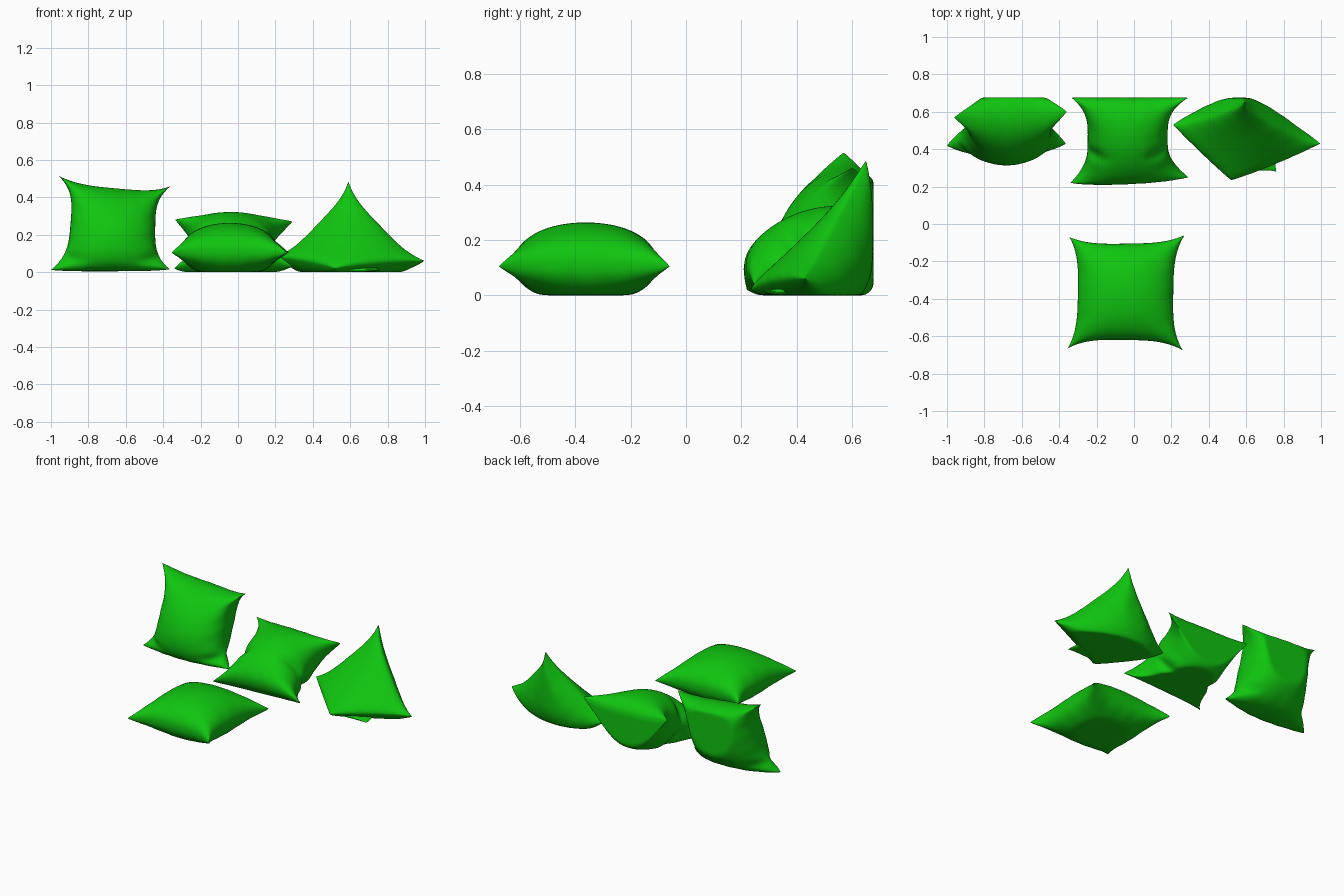
import bpy, bmesh, math
from mathutils import Vector

if "Cube" in bpy.data.objects:
    bpy.data.objects.remove(bpy.data.objects["Cube"])

FLOOR, WALL, SOFT = 0.0, 0.677, 0.012
mat = bpy.data.materials.new("green_fabric")
mat.diffuse_color = (0.005, 0.56, 0.005, 1)
mat.use_nodes = True
mat.node_tree.nodes["Principled BSDF"].inputs["Base Color"].default_value = mat.diffuse_color


def soft_pos(d):
    """Rounded version of max(d, 0), so contact areas blend in softly."""
    return 0 if d < -SOFT else d if d > SOFT else (d + SOFT) ** 2 / (4 * SOFT)


def pillow(name, corners, edges, front, back, crease=(0, 0), n=48, power=0.44):
    """corners/edges run counter-clockwise from the lower left; edges are mid-edge offsets.
    front/back are the bulge vectors of both panels; crease = (depth, v position)."""
    c = [Vector(p) for p in corners]
    e = [Vector(p) for p in edges]
    bulges = [Vector(front), Vector(back)]
    depth, cv = crease

    def point(u, v, bulge):
        a, b = (1 + u) / 2, (1 + v) / 2
        p = (c[0] * (1 - a) + c[1] * a) * (1 - b) + (c[3] * (1 - a) + c[2] * a) * b
        wu, wv = 1 - abs(u) ** 3.4, 1 - abs(v) ** 3.4
        p = p + e[0] * (1 - b) * wu + e[2] * b * wu + e[1] * a * wv + e[3] * (1 - a) * wv
        h = (max(0, 1 - u * u) * max(0, 1 - v * v)) ** power
        # side crease and slight fabric puckers near the seam
        h *= 1 - depth * math.exp(-((v - cv) / 0.13) ** 2) * u ** 4
        h *= 1 + 0.03 * math.sin(17 * u + 3 * v) * v ** 6 + 0.03 * math.sin(15 * v + u) * u ** 6
        p = p + bulge * h
        # pressed against the floor and the wall behind
        p.z = FLOOR + soft_pos(p.z - FLOOR)
        p.y = WALL - soft_pos(WALL - p.y)
        return p

    bm = bmesh.new()
    s = [math.sin(math.pi * (i / n - 0.5)) for i in range(n + 1)]
    for k, bulge in enumerate(bulges):
        g = [[bm.verts.new(point(u, v, bulge)) for u in s] for v in s]
        for j in range(n):
            for i in range(n):
                q = [g[j][i], g[j][i + 1], g[j + 1][i + 1], g[j + 1][i]]
                bm.faces.new(q[::-1] if k else q)
    bmesh.ops.remove_doubles(bm, verts=bm.verts, dist=0.0001)
    bmesh.ops.recalc_face_normals(bm, faces=bm.faces)
    me = bpy.data.meshes.new(name)
    bm.to_mesh(me)
    bm.free()
    me.materials.append(mat)
    ob = bpy.data.objects.new(name, me)
    bpy.context.collection.objects.link(ob)
    bpy.ops.object.select_all(action='DESELECT')
    ob.select_set(True)
    bpy.context.view_layer.objects.active = ob
    bpy.ops.object.shade_smooth_by_angle(angle=math.radians(60))


# Pillow lying flat in front
pillow("flat_pillow",
       [(-.355, -.665, .105), (.26, -.675, .105), (.27, -.06, .105), (-.345, -.07, .105)],
       [(0, .05, .01), (-.055, 0, .01), (0, -.04, .01), (.05, 0, .01)],
       (0, 0, .138), (0, 0, -.155))

# Upright pillow at the left
pillow("upright_pillow",
       [(-1.0, .42, .012), (-.365, .43, .015), (-.36, .60, .46), (-.96, .57, .515)],
       [(0, .03, -.01), (-.08, .01, 0), (.01, 0, -.04), (.085, .01, 0)],
       (0, -.205, -.01), (0, .185, -.01), crease=(.5, -.72))

# Leaning pillow in the middle
pillow("leaning_pillow",
       [(-.34, .22, .02), (.29, .25, .03), (.29, .677, .27), (-.335, .677, .28)],
       [(0, -.01, .03), (-.11, 0, -.01), (0, 0, -.03), (.09, 0, -.01)],
       (0, -.065, .15), (0, .13, -.18), crease=(.7, -.2))

# Pillow propped on its corner at the right
pillow("corner_pillow",
       [(.52, .235, .02), (.995, .43, .06), (.59, .65, .485), (.21, .53, .08)],
       [(0, .0, 0), (-.03, 0, -.035), (.03, 0, -.03), (0, 0, 0)],
       (0, -.06, .06), (0, .15, -.15))

# Its lower corner folded underneath
pillow("folded_corner",
       [(.54, .27, .012), (.76, .28, .012), (.74, .40, .02), (.58, .42, .02)],
       [(0, .01, 0), (0, .01, 0), (0, 0, 0), (0, 0, 0)],
       (0, 0, .012), (0, 0, -.02), n=16)
